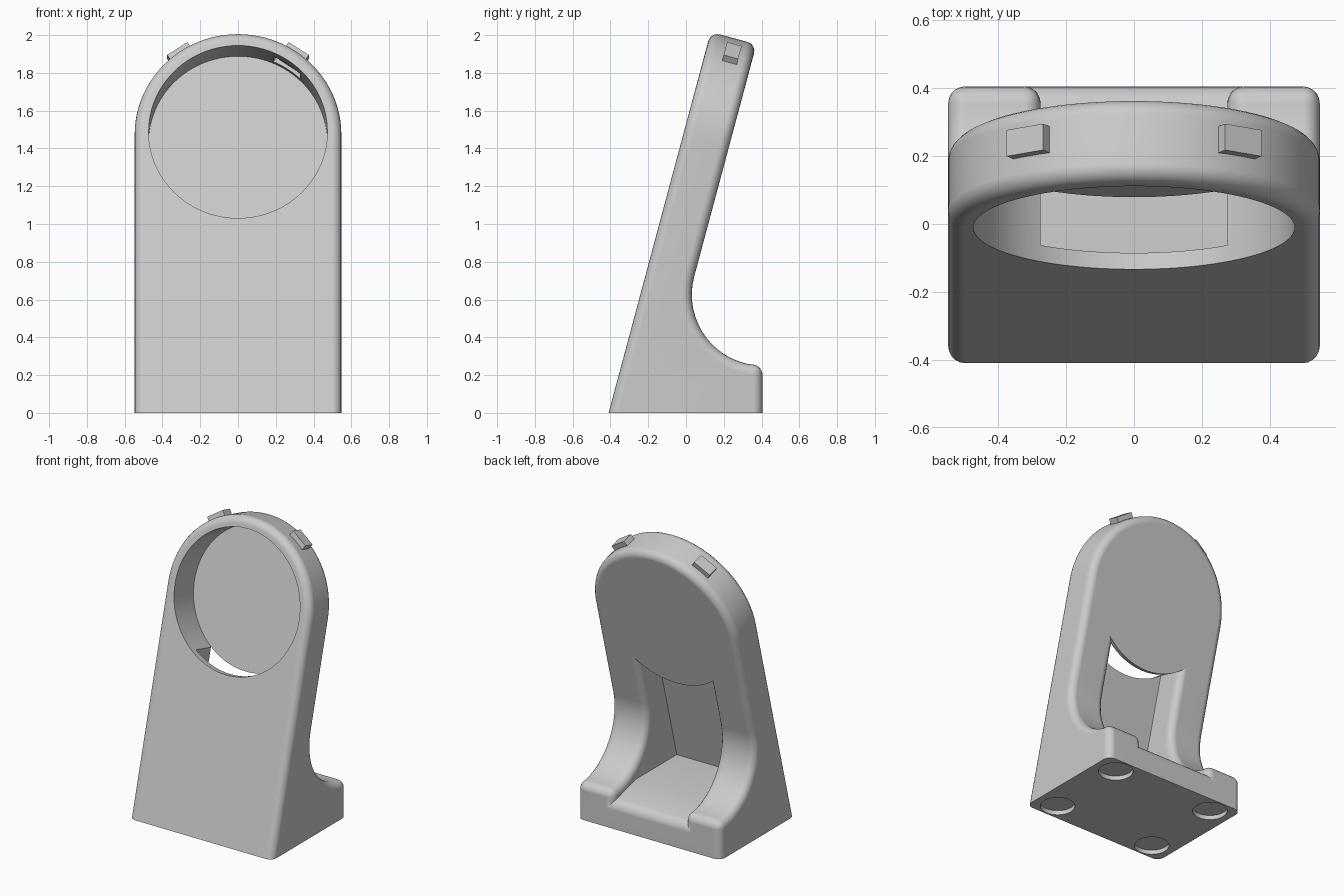
import bpy, bmesh, math
from mathutils import Vector, Matrix

if "Cube" in bpy.data.objects:
    bpy.data.objects.remove(bpy.data.objects["Cube"])

TILT = math.radians(15)
S, C = math.sin(TILT), math.cos(TILT)
CEN = Vector((0, -0.011, 1.488))      # centre of the round pocket on the front face
U = Vector((0, S, C))                 # up the leaning face
W = Vector((0, C, -S))                # into the leaning face
X = Vector((1, 0, 0))
T, HALF, POCKET, SLOT = 0.251, 0.547, 0.473, 0.275

grey = bpy.data.materials.new("grey plastic")
grey.diffuse_color = (0.6, 0.6, 0.6, 1)
grey.use_nodes = True
grey.node_tree.nodes["Principled BSDF"].inputs["Base Color"].default_value = grey.diffuse_color


def finish(bm, name):
    bmesh.ops.recalc_face_normals(bm, faces=bm.faces)
    me = bpy.data.meshes.new(name)
    bm.to_mesh(me)
    bm.free()
    me.materials.append(grey)
    ob = bpy.data.objects.new(name, me)
    bpy.context.collection.objects.link(ob)
    return ob


def activate(ob):
    bpy.ops.object.select_all(action='DESELECT')
    bpy.context.view_layer.objects.active = ob
    ob.select_set(True)


def cut(ob, cutter):
    activate(ob)
    m = ob.modifiers.new("cut", 'BOOLEAN')
    m.operation, m.solver, m.object = 'DIFFERENCE', 'EXACT', cutter
    bpy.ops.object.modifier_apply(modifier=m.name)
    bpy.data.objects.remove(cutter)


def smooth(ob):
    activate(ob)
    bpy.ops.object.shade_smooth_by_angle(angle=math.radians(35))
    m = ob.modifiers.new("normals", 'WEIGHTED_NORMAL')
    m.keep_sharp = True


def cylinder(name, origin, a, b, axis, r, d0, d1, n=96):
    bm = bmesh.new()
    rot = Matrix((a, b, axis)).transposed().to_4x4()
    mid = origin + axis * (d0 + d1) / 2
    bmesh.ops.create_cone(bm, cap_ends=True, segments=n, radius1=r, radius2=r,
                          depth=d1 - d0, matrix=Matrix.Translation(mid) @ rot)
    return finish(bm, name)


def rim_box(name, angle, r0, r1, width, d0, d1, bevel=0):
    """Box sitting on the rim of the arch at an angle from its top."""
    R = X * math.sin(angle) + U * math.cos(angle)
    Tn = X * math.cos(angle) - U * math.sin(angle)
    bm = bmesh.new()
    bmesh.ops.create_cube(bm, size=1)
    for v in bm.verts:
        p = v.co.copy()
        v.co = (CEN + R * ((r0 + r1) / 2 + p.x * (r1 - r0)) + Tn * p.y * width
                + W * ((d0 + d1) / 2 + p.z * (d1 - d0)))
    if bevel:
        es = [e for e in bm.edges
              if abs((e.verts[0].co - e.verts[1].co).normalized().dot(R)) > 0.9]
        bmesh.ops.bevel(bm, geom=es, offset=bevel, segments=4, profile=0.5,
                        affect='EDGES', clamp_overlap=True)
    return finish(bm, name)


# ---- body: leaning arch plate merging into a curved foot ----
bm = bmesh.new()
ac = Vector((0, 0.405, 0.625))                       # centre of the concave sweep
ar = (ac - CEN).dot(W) - T
angs = [165 + 93 * i / 14 for i in range(15)] + [270]
profile = [ac + ar * Vector((0, math.cos(math.radians(a)), math.sin(math.radians(a))))
           for a in angs] + [Vector((0, 0.405, 0))]
front_foot = CEN - U * (CEN.z / C)
N = 48
arch = [X * HALF * math.cos(math.pi * i / N) + U * HALF * math.sin(math.pi * i / N)
        for i in range(N + 1)]
fa = [bm.verts.new(CEN + p) for p in arch]
ba = [bm.verts.new(CEN + p + W * T) for p in arch]
pr, pl = ([bm.verts.new(p + X * sx * HALF) for p in profile] for sx in (1, -1))
fr, fl = (bm.verts.new(front_foot + X * sx * HALF) for sx in (1, -1))
bm.faces.new(fa + [fl, fr])
bm.faces.new(ba + [pl[0], pr[0]])
bm.faces.new([fr, fa[0], ba[0]] + pr)
bm.faces.new([fl, fa[-1], ba[-1]] + pl)
bm.faces.new([fr, fl, pl[-1], pr[-1]])
for i in range(N):
    bm.faces.new([fa[i], fa[i + 1], ba[i + 1], ba[i]])
for i in range(len(profile) - 1):
    bm.faces.new([pr[i], pr[i + 1], pl[i + 1], pl[i]])
body = finish(bm, "stand_body")

# ---- cable slot open to the rear, with a floor falling to the back ----
bm = bmesh.new()
inner = CEN + W * 0.05
low = inner - U * ((inner.z - 0.245) / C)
pts = [low, inner, inner + W * 0.8, Vector((0, 0.7, 0.099)), Vector((0, 0.155, 0.245))]
a, b = ([bm.verts.new(p + X * sx * SLOT) for p in pts] for sx in (1, -1))
bm.faces.new(a)
bm.faces.new(b)
for i in range(5):
    j = (i + 1) % 5
    bm.faces.new([a[i], a[j], b[j], b[i]])
cut(body, finish(bm, "slot_cutter"))

# ---- round every outward edge except around the base ----
bm = bmesh.new()
bm.from_mesh(body.data)
bmesh.ops.remove_doubles(bm, verts=bm.verts, dist=1e-5)
edges = [e for e in bm.edges if len(e.link_faces) == 2
         and e.calc_face_angle_signed() > math.radians(40)
         and max(v.co.z for v in e.verts) > 0.001]
bmesh.ops.bevel(bm, geom=edges, offset=0.05, segments=5, profile=0.5,
                affect='EDGES', clamp_overlap=False)
bm.to_mesh(body.data)
bm.free()

# ---- round pocket, closed behind by a thin disc ----
cut(body, cylinder("pocket_cutter", CEN, X, U, W * -1, POCKET, -0.5, 0.2))
disc = cylinder("pocket_back", CEN, X, U, W * -1, POCKET, -T, -0.22)
smooth(disc)

# ---- foot pad recesses under the base ----
for sx in (1, -1):
    for y in (-0.29, 0.285):
        cut(body, cylinder("pad_cutter", Vector((sx * 0.39, y, 0)), X, Vector((0, 1, 0)),
                           Vector((0, 0, 1)), 0.11, -0.1, 0.03, 40))

# ---- rim buttons with recesses on the inside of the ring ----
for sx, side in ((1, "right"), (-1, "left")):
    ang = sx * math.radians(33.7)
    cut(body, rim_box("recess_cutter", ang, 0.40, 0.495, 0.17, 0.085, 0.185))
    smooth(rim_box("rim_button_" + side, ang, 0.49, 0.58, 0.128, 0.098, 0.178, 0.02))
smooth(body)
